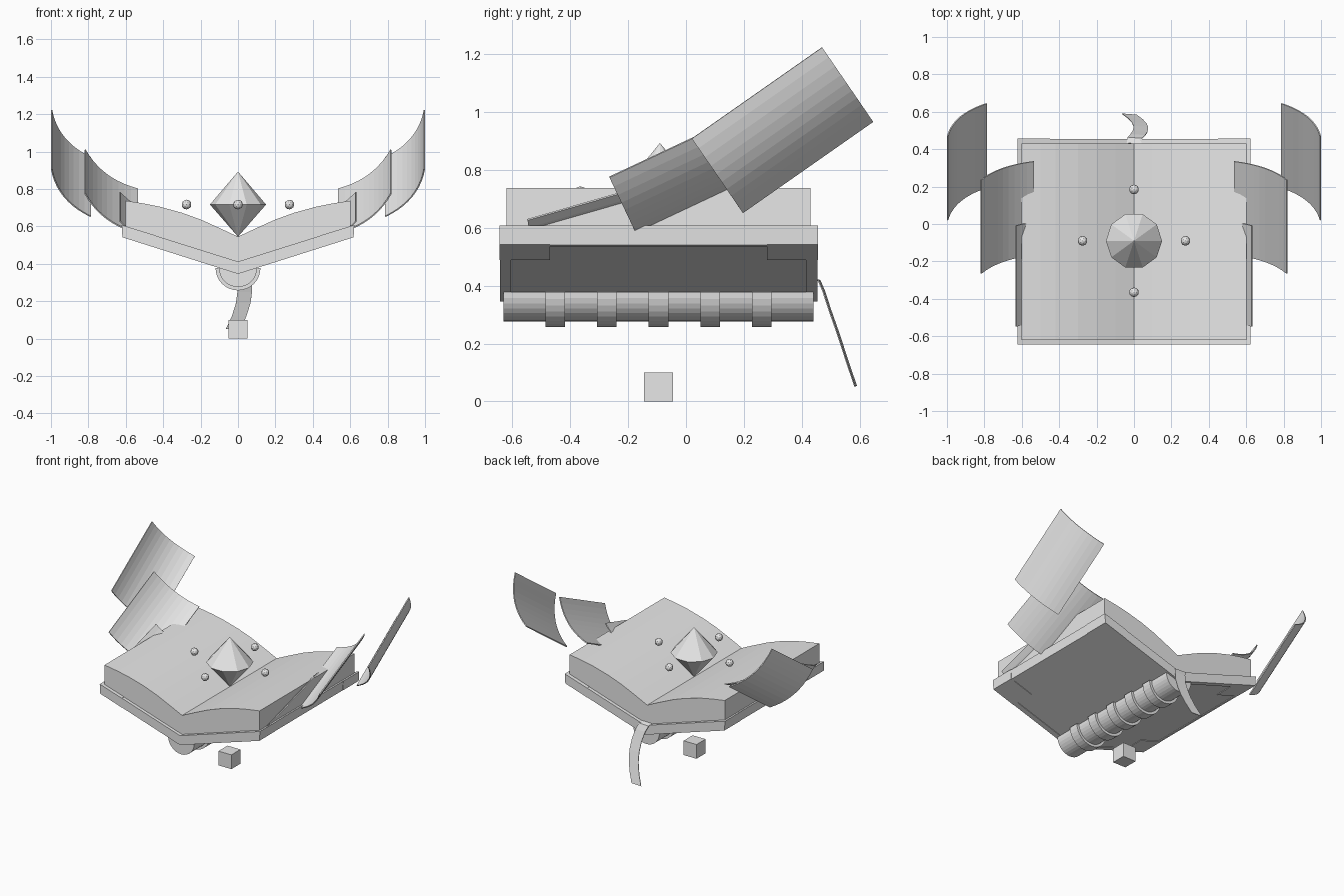
import bpy, bmesh, math
from mathutils import Vector

if "Cube" in bpy.data.objects:
    bpy.data.objects.remove(bpy.data.objects["Cube"])

grey = bpy.data.materials.new("light_grey")
grey.diffuse_color = (0.8, 0.8, 0.8, 1)
grey.use_nodes = True
grey.node_tree.nodes["Principled BSDF"].inputs["Base Color"].default_value = grey.diffuse_color


def finish(name, bm):
    bmesh.ops.recalc_face_normals(bm, faces=bm.faces)
    me = bpy.data.meshes.new(name)
    bm.to_mesh(me)
    bm.free()
    me.materials.append(grey)
    ob = bpy.data.objects.new(name, me)
    bpy.context.scene.collection.objects.link(ob)
    return ob


def extrude_y(name, profile, y0, y1):
    """Closed x-z profile swept along y."""
    bm = bmesh.new()
    face = bm.faces.new([bm.verts.new((x, y0, z)) for x, z in profile])
    out = bmesh.ops.extrude_face_region(bm, geom=[face])
    verts = [g for g in out["geom"] if isinstance(g, bmesh.types.BMVert)]
    bmesh.ops.translate(bm, verts=verts, vec=(0, y1 - y0, 0))
    return finish(name, bm)


def mirrored(right):
    """Right half profile, from the centre outwards, completed to the left."""
    return right + [(-x, z) for x, z in reversed(right) if x > 0]


def grid_sheet(name, rows, thickness):
    bm = bmesh.new()
    vs = [[bm.verts.new(p) for p in row] for row in rows]
    for a, b in zip(vs, vs[1:]):
        for i in range(len(a) - 1):
            bm.faces.new((a[i], a[i + 1], b[i + 1], b[i]))
    ob = finish(name, bm)
    mod = ob.modifiers.new("thickness", "SOLIDIFY")
    mod.thickness = thickness
    mod.offset = 0
    return ob


# Cover: open V with constant thickness
SLOPE = 0.195 / 0.615


def low(x):
    return 0.35 + SLOPE * x


def high(x):
    return 0.408 + SLOPE * x


extrude_y("cover", [(0, low(0)), (0.612, low(0.612)), (0.618, high(0.612)), (0, high(0)),
                    (-0.618, high(0.612)), (-0.612, low(0.612))], -0.64, 0.45)

# Cover trim: corner caps, end strips and outer edge strips
E = 0.004
for side, s in (("right", 1), ("left", -1)):
    def trim(name, x0, x1, y0, y1):
        prof = [(s * x0, low(x0) - E), (s * x1, low(x1) - E),
                (s * (x1 + 0.004), high(x1) + E), (s * x0, high(x0) + E)]
        extrude_y(name + "_" + side, prof, y0, y1)
    trim("front_corner", 0.45, 0.618, -0.645, -0.47)
    trim("back_corner", 0.45, 0.618, 0.28, 0.456)
    trim("front_strip", 0.0, 0.45, -0.643, -0.605)
    trim("back_strip", 0.0, 0.45, 0.415, 0.454)
    trim("edge_strip", 0.595, 0.615, -0.47, 0.28)

# Page block with curved top
top = [(0.602, 0.738), (0.5, 0.722), (0.42, 0.706), (0.3, 0.673),
       (0.2, 0.637), (0.1, 0.592), (0, 0.545)]
block = [(0, high(0) - 0.01), (0.602, high(0.602) - 0.01)] + top
block += [(-x, z) for x, z in reversed(top[:-1])] + [(-0.602, high(0.602) - 0.01)]
extrude_y("page_block", block, -0.62, 0.43)


# Spine: half cylinder with five raised bands
def half_disc(r, n=16):
    return [(r * math.cos(a), 0.378 - r * math.sin(a))
            for a in (math.pi * i / n for i in range(n + 1))]


extrude_y("spine", half_disc(0.102), -0.63, 0.44)
for i in range(5):
    y = -0.452 + i * 0.1785
    extrude_y("spine_band", half_disc(0.12), y - 0.034, y + 0.034)

# Floating gem: ten-sided double pyramid
bm = bmesh.new()
ring = [bm.verts.new((0.15 * math.cos(i * math.pi / 5), -0.09 + 0.15 * math.sin(i * math.pi / 5), 0.717))
        for i in range(10)]
for z in (0.893, 0.545):
    tip = bm.verts.new((0, -0.09, z))
    for i in range(10):
        bm.faces.new((ring[i], ring[(i + 1) % 10], tip))
finish("gem", bm)

# Small orbs around the gem
for dx, dy in ((0.275, 0), (-0.275, 0), (0, 0.275), (0, -0.275)):
    bm = bmesh.new()
    bmesh.ops.create_icosphere(bm, subdivisions=2, radius=0.026)
    bmesh.ops.translate(bm, verts=bm.verts, vec=(dx, dy - 0.09, 0.717))
    finish("orb", bm)

# Cube below the book
bm = bmesh.new()
bmesh.ops.create_cube(bm, size=0.1)
bmesh.ops.translate(bm, verts=bm.verts, vec=(0, -0.095, 0.05))
finish("cube", bm)

# Bookmark ribbon hanging behind the spine
path = [(0, 0.43, 0.425), (0.005, 0.46, 0.418), (0.02, 0.476, 0.38), (0.034, 0.497, 0.315),
        (0.036, 0.52, 0.25), (0.028, 0.54, 0.19), (0.006, 0.563, 0.12), (-0.025, 0.586, 0.053)]
grid_sheet("ribbon", [[(x - 0.039, y + 0.003, z), (x + 0.039, y - 0.003, z)] for x, y, z in path], 0.004)


# Loose pages: bowed sheets given by outer corner, length vector and chord vector
def loose_page(name, corner, along, across, sag, n=10):
    for s in (1, -1):
        c, l, w = Vector(corner), Vector(along), Vector(across)
        normal = w.cross(l).normalized()
        rows = []
        for i in range(n + 1):
            u = i / n
            row = []
            for j in range(n + 1):
                p = c + w * u + l * (j / n) + normal * (sag * 4 * u * (1 - u))
                row.append((s * p.x, p.y, p.z))
            rows.append(row)
        grid_sheet(name + ("_right" if s > 0 else "_left"), rows, 0.007)


loose_page("upper_page", (0.997, 0.02, 0.908), (0, 0.45, 0.315), (-0.21, 0.175, -0.255), 0.045)
loose_page("middle_page", (0.818, -0.265, 0.775), (0, 0.5, 0.235), (-0.283, 0.1, -0.21), 0.04)
loose_page("lower_page", (0.632, -0.548, 0.628), (0, 0.54, 0.155), (-0.29, 0.03, -0.15), 0.03)
